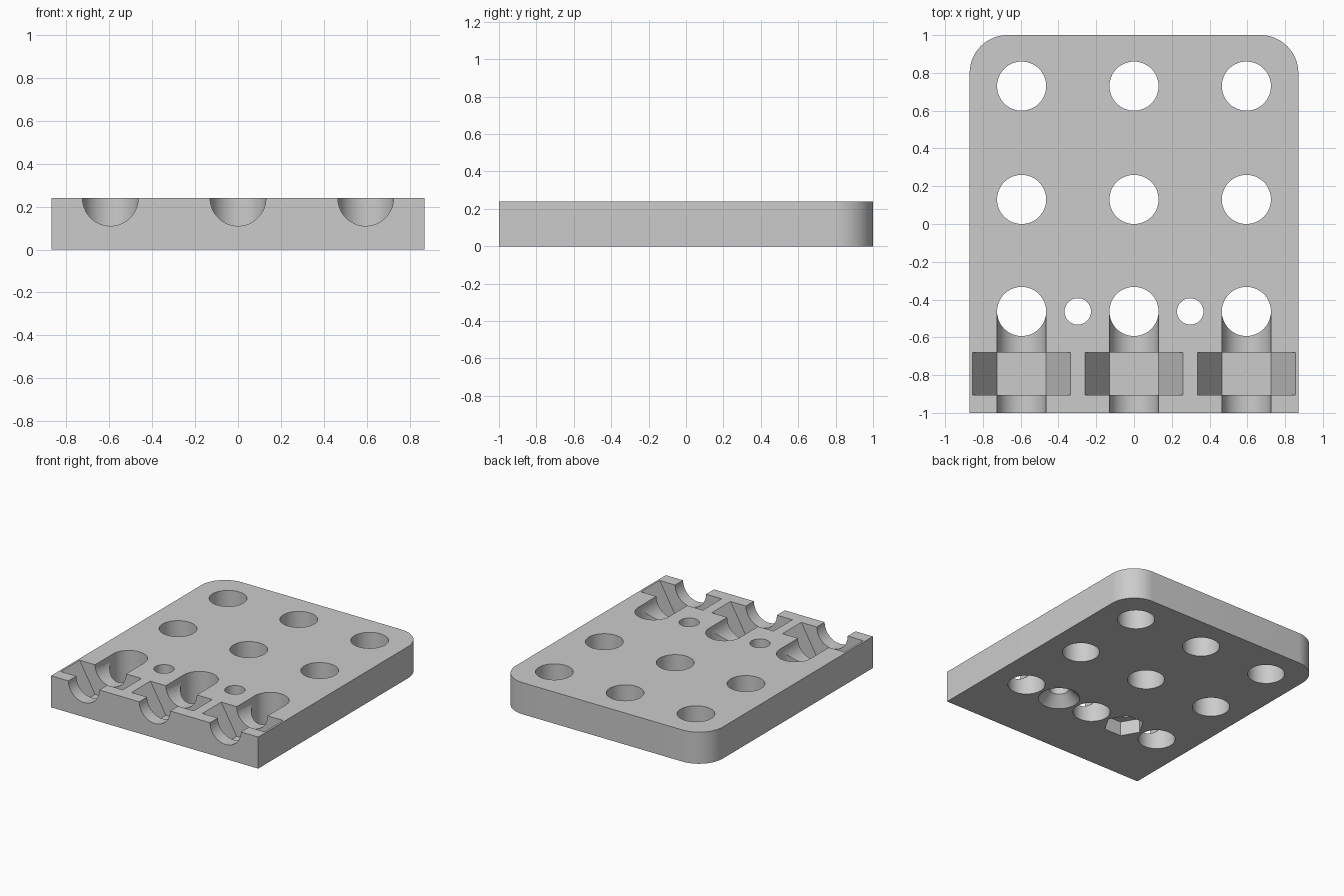
import bpy, bmesh
from math import cos, sin, pi, radians
from mathutils import Matrix, Vector

cube = bpy.data.objects.get("Cube")
if cube:
    bpy.data.objects.remove(cube, do_unlink=True)

HALF_W, HALF_L, THICK, CORNER = 0.87, 1.0, 0.24, 0.2
PITCH = 0.595
COLUMNS = (-PITCH, 0, PITCH)
ROWS = (0.73, 0.13, -0.463)
HOLE_R, SCREW_R, NUT_R = 0.13, 0.07, 0.26

grey = bpy.data.materials.new("plain grey")
grey.use_nodes = True
grey.diffuse_color = (0.6, 0.6, 0.6, 1)
grey.node_tree.nodes["Principled BSDF"].inputs["Base Color"].default_value = (0.6, 0.6, 0.6, 1)


def loft(name, lower, upper):
    """Closed solid between two matching rings of points."""
    bm = bmesh.new()
    a = [bm.verts.new(p) for p in lower]
    b = [bm.verts.new(p) for p in upper]
    bm.faces.new(a)
    bm.faces.new(b)
    for i in range(len(a)):
        j = (i + 1) % len(a)
        bm.faces.new((a[i], a[j], b[j], b[i]))
    bmesh.ops.recalc_face_normals(bm, faces=bm.faces)
    mesh = bpy.data.meshes.new(name)
    bm.to_mesh(mesh)
    bm.free()
    mesh.materials.append(grey)
    obj = bpy.data.objects.new(name, mesh)
    bpy.context.collection.objects.link(obj)
    return obj


def ring(sides, r, h):
    return [Vector((r * cos(2 * pi * i / sides), r * sin(2 * pi * i / sides), h)) for i in range(sides)]


def cut(sides, r_low, r_high, low, high, place):
    """Subtract a prism or cone frustum from the plate."""
    tool = loft("cutter", [place @ p for p in ring(sides, r_low, low)],
                [place @ p for p in ring(sides, r_high, high)])
    tool.hide_render = True
    mod = plate.modifiers.new("cut", 'BOOLEAN')
    mod.operation, mod.solver, mod.object = 'DIFFERENCE', 'EXACT', tool
    bpy.ops.object.modifier_apply(modifier=mod.name)
    bpy.data.objects.remove(tool, do_unlink=True)


# Plate outline: square front corners, rounded back corners
outline = [(-HALF_W, -HALF_L), (HALF_W, -HALF_L)]
for side, start in ((1, 0), (-1, pi / 2)):
    for i in range(17):
        t = start + i / 16 * pi / 2
        outline.append((side * (HALF_W - CORNER) + CORNER * cos(t), HALF_L - CORNER + CORNER * sin(t)))
plate = loft("mounting_plate", [(x, y, 0) for x, y in outline], [(x, y, THICK) for x, y in outline])
bpy.context.view_layer.objects.active = plate
plate.select_set(True)

# Round through holes
for x in COLUMNS:
    for y in ROWS:
        cut(64, HOLE_R, HOLE_R, -0.1, THICK + 0.1, Matrix.Translation((x, y, 0)))

# Half-round channels and half-hexagon nut pockets along the front
along_y = Matrix.Rotation(radians(90), 4, 'X')
for x in COLUMNS:
    place = Matrix.Translation((x, 0, THICK)) @ along_y
    cut(64, HOLE_R, HOLE_R, -ROWS[2], 1.1, place)
    cut(6, NUT_R, NUT_R, 0.68, 0.905, place)

# Screw holes: countersink on one side, hexagonal recess on the other
for x in (-PITCH / 2, PITCH / 2):
    place = Matrix.Translation((x, ROWS[2], 0))
    cut(48, SCREW_R, SCREW_R, -0.1, THICK + 0.1, place)
    if x > 0:
        cut(48, 0.155, SCREW_R - 0.01, -0.01, 0.085, place)
    else:
        cut(6, 0.142, 0.142, -0.1, 0.11, place)

bpy.ops.object.shade_smooth_by_angle(angle=radians(25))
